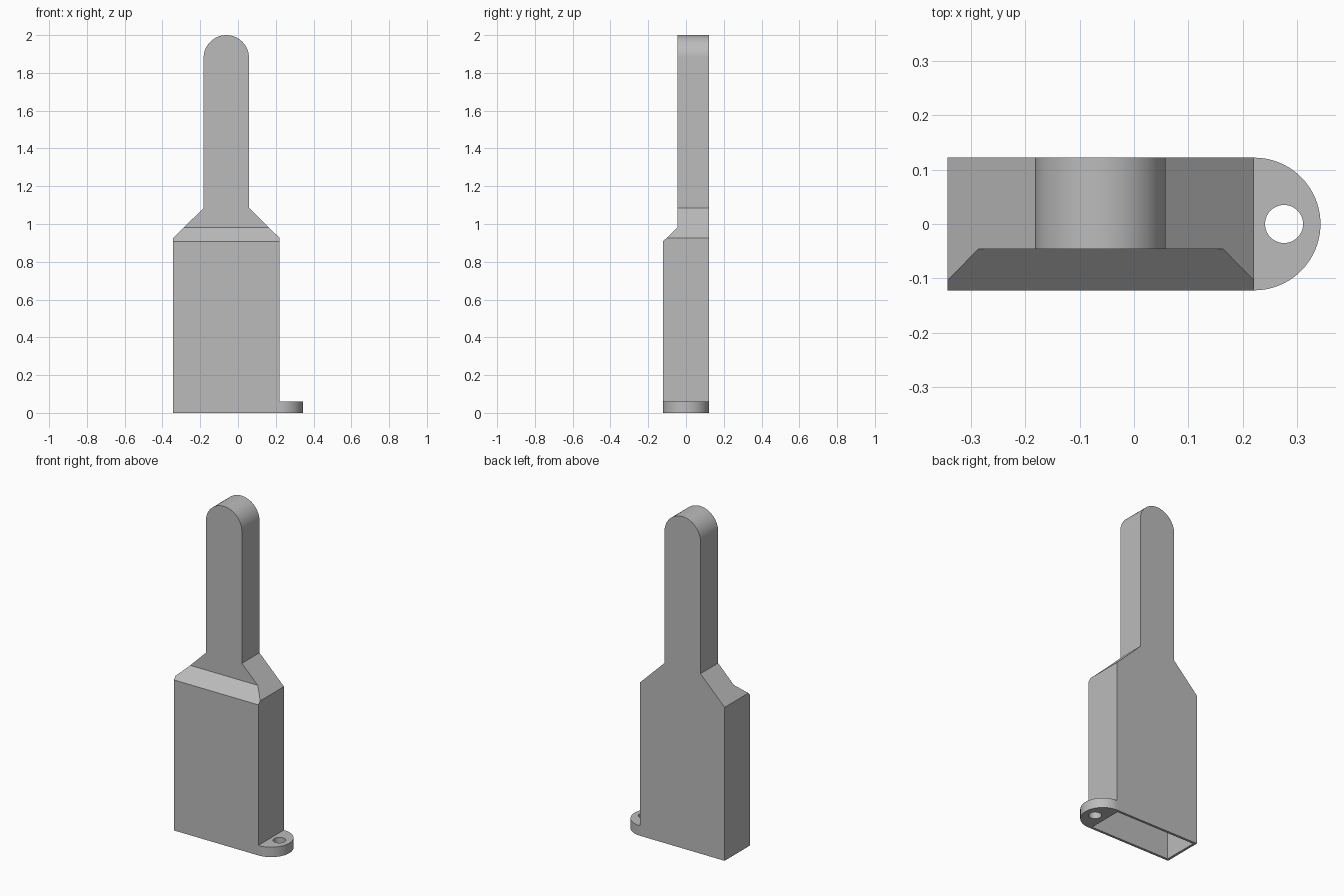
import bpy, bmesh, math
from mathutils import Vector

cube = bpy.data.objects.get("Cube")
if cube:
    bpy.data.objects.remove(cube, do_unlink=True)

grey = bpy.data.materials.new("Plain grey")
grey.use_nodes = True
colour = (0.5, 0.5, 0.5, 1)
grey.diffuse_color = colour
grey.node_tree.nodes["Principled BSDF"].inputs["Base Color"].default_value = colour

LEFT, RIGHT, DEPTH = 0.221, -0.343, 0.122   # body sides and half depth
MID, RADIUS = -0.062, 0.12                  # blade centre line and half width
BLADE_FRONT, TOP, WALL = -0.046, 2.0, 0.015


def prism(name, points, sweep):
    """Sweep a closed flat outline along a vector."""
    bm = bmesh.new()
    face = bm.faces.new([bm.verts.new(p) for p in points])
    ext = bmesh.ops.extrude_face_region(bm, geom=[face])
    moved = [g for g in ext["geom"] if isinstance(g, bmesh.types.BMVert)]
    bmesh.ops.translate(bm, verts=moved, vec=Vector(sweep))
    bmesh.ops.recalc_face_normals(bm, faces=bm.faces)
    mesh = bpy.data.meshes.new(name)
    bm.to_mesh(mesh)
    bm.free()
    mesh.materials.append(grey)
    obj = bpy.data.objects.new(name, mesh)
    bpy.context.collection.objects.link(obj)
    return obj


def arc(cx, cy, r, start, end, steps):
    angles = [math.radians(start + (end - start) * i / steps) for i in range(steps + 1)]
    return [(cx + r * math.cos(a), cy + r * math.sin(a)) for a in angles]


def subtract(obj, cutter):
    """Cut one solid from another, then remove the cutter."""
    mod = obj.modifiers.new("Cut", "BOOLEAN")
    mod.operation, mod.solver, mod.object = "DIFFERENCE", "EXACT", cutter
    bpy.context.view_layer.objects.active = obj
    bpy.ops.object.modifier_apply(modifier=mod.name)
    bpy.data.objects.remove(cutter, do_unlink=True)


def smooth(obj):
    bpy.ops.object.select_all(action="DESELECT")
    obj.select_set(True)
    bpy.context.view_layer.objects.active = obj
    bpy.ops.object.shade_smooth_by_angle(angle=math.radians(25))


def sheath(name, t, floor):
    """Bottle-shaped solid with a stepped front, shrunk inward by t."""
    drop = t * (math.sqrt(2) - 1)
    r = RADIUS - t
    outline = [(RIGHT + t, floor), (LEFT - t, floor), (LEFT - t, 0.925 - drop),
               (MID + r, 1.085 - drop)]
    outline += arc(MID, TOP - RADIUS, r, 0, 180, 40)
    outline += [(MID - r, 1.085 - drop), (RIGHT + t, 0.925 - drop)]
    y = DEPTH - t
    obj = prism(name, [(x, -y, z) for x, z in outline], (0, 2 * y, 0))
    # Clear the space in front of the blade and its sloping ledge
    step = BLADE_FRONT + t
    ledge = 0.981 - drop
    side = [(step, ledge), (step, 2.2), (step - 0.3, 2.2), (step - 0.3, ledge - 0.29)]
    subtract(obj, prism("front_cutter", [(-1, py, pz) for py, pz in side], (2, 0, 0)))
    return obj


# Hollow sheath, open at the bottom
body = sheath("sheath_body", 0, 0)
subtract(body, sheath("cavity_cutter", WALL, -0.05))
smooth(body)

# Rounded mounting tab with a screw hole
tab = prism("mounting_tab", [(x, y, 0) for x, y in arc(LEFT, 0, DEPTH, -90, 90, 40)],
            (0, 0, 0.06))
hole = arc(0.276, 0, 0.035, 0, 360, 40)[:-1]
subtract(tab, prism("hole_cutter", [(x, y, -0.1) for x, y in hole], (0, 0, 0.3)))
smooth(tab)
